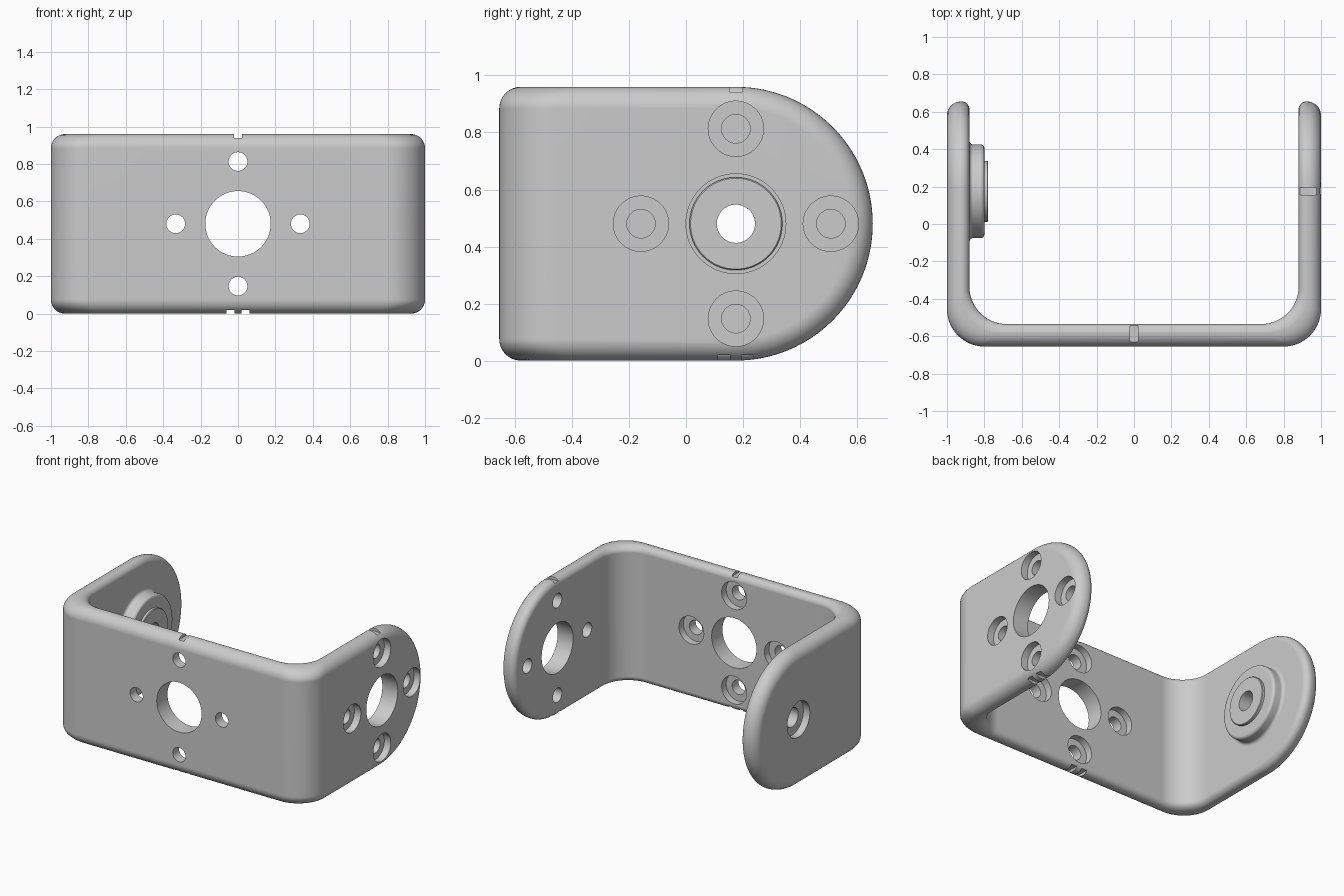
import bpy, bmesh
from math import sin, cos, pi
from mathutils import Matrix, Vector

if "Cube" in bpy.data.objects:
    bpy.data.objects.remove(bpy.data.objects["Cube"], do_unlink=True)

HALF_H, AXIS_Y, WALL = 0.48, 0.175, 0.12      # half height, pivot position, sheet thickness
BEND, ROUND_OUT, ROUND_IN = 0.2, 0.075, 0.042  # corner bend and edge rounding radii

grey = bpy.data.materials.new("light_grey")
grey.use_nodes = True
grey.diffuse_color = (0.6, 0.6, 0.6, 1)
grey.node_tree.nodes["Principled BSDF"].inputs["Base Color"].default_value = (0.6, 0.6, 0.6, 1)


def make_object(name, bm):
    bmesh.ops.recalc_face_normals(bm, faces=bm.faces)
    mesh = bpy.data.meshes.new(name)
    bm.to_mesh(mesh)
    bm.free()
    mesh.materials.append(grey)
    obj = bpy.data.objects.new(name, mesh)
    bpy.context.collection.objects.link(obj)
    return obj


def select_only(obj):
    bpy.ops.object.select_all(action='DESELECT')
    obj.select_set(True)
    bpy.context.view_layer.objects.active = obj


def smooth(obj):
    select_only(obj)
    bpy.ops.object.shade_smooth_by_angle(angle=pi / 6)
    obj.modifiers.new("even_shading", 'WEIGHTED_NORMAL').keep_sharp = True


def lathe(bm, profile, origin, direction, caps=True, sides=64):
    """Turn (radius, height) points around a direction."""
    turn = Vector(direction).to_track_quat('Z', 'Y').to_matrix().to_4x4()
    place = Matrix.Translation(origin) @ turn
    rings = [[bm.verts.new(place @ Vector((r * cos(2 * pi * i / sides), r * sin(2 * pi * i / sides), h)))
              for i in range(sides)] for r, h in profile]
    for a, b in zip(rings, rings[1:]):
        for i in range(sides):
            k = (i + 1) % sides
            bm.faces.new((a[i], a[k], b[k], b[i]))
    if caps:
        bm.faces.new(rings[0])
        bm.faces.new(rings[-1])


def box(bm, centre, size):
    matrix = Matrix.Translation(centre) @ Matrix.Diagonal((*size, 1))
    bmesh.ops.create_cube(bm, size=1, matrix=matrix)


# Bent sheet: paired outer and inner points seen from above
def build_bracket():
    steps, arc = 16, 64
    pairs = [(Vector((1, AXIS_Y)), Vector((1 - WALL, AXIS_Y)))]
    out_c = Vector((1 - BEND, -0.655 + BEND))
    in_c = out_c + Vector((-WALL, WALL))
    for i in range(steps + 1):
        a = pi / 2 * i / steps
        ray = Vector((cos(a), -sin(a))) * BEND
        pairs.append((out_c + ray, in_c + ray))
    flip = Vector((-1, 1))
    pairs += [(o * flip, i * flip) for o, i in reversed(pairs)]

    # Rounded edge section: (fraction through the sheet, inset from the outline)
    n = 8
    angles = [pi / 2 * i / n for i in range(n + 1)]
    section = [(ROUND_OUT * (1 - cos(a)) / WALL, ROUND_OUT * (1 - sin(a))) for a in angles]
    section += [(1 - ROUND_IN * (1 - cos(a)) / WALL, ROUND_IN * (1 - sin(a))) for a in reversed(angles)]

    def column(pair, theta, t, inset):
        p = pair[0].lerp(pair[1], t)
        r = HALF_H - inset
        return (p.x, p.y + r * sin(theta), HALF_H + r * cos(theta))

    # Outline: top edge, round arm end, bottom edge, other round arm end
    ends = [pi * i / arc for i in range(1, arc)]
    outline = [(p, 0) for p in pairs] + [(pairs[-1], a) for a in ends]
    outline += [(p, pi) for p in reversed(pairs)] + [(pairs[0], a) for a in reversed(ends)]
    count, total = len(pairs), len(outline)
    bm = bmesh.new()
    rows = [[bm.verts.new(column(p, a, t, d)) for t, d in section] for p, a in outline]
    for j in range(total):
        a, b = rows[j], rows[(j + 1) % total]
        for k in range(len(section) - 1):
            bm.faces.new((a[k], b[k], b[k + 1], a[k + 1]))
    # Broad faces join each top point to the bottom point below it
    for side in (0, -1):
        for j in range(-(arc // 2), count + arc // 2 - 1):
            ids = [j, j + 1, 2 * count + arc - 3 - j, 2 * count + arc - 2 - j]
            corners = list(dict.fromkeys(rows[i % total][side] for i in ids))
            bm.faces.new(corners)
    return make_object("bracket", bm)


# Cutters: bores, stepped screw holes and alignment notches
def stepped_hole(bm, origin, direction, wide, narrow, depth):
    """Counterbore entered at origin along direction."""
    profile = [(wide, -0.04), (wide, depth), (narrow, depth), (narrow, WALL + 0.04)]
    lathe(bm, profile, origin, direction)


def build_cutter():
    bm = bmesh.new()
    arm = Vector((1, AXIS_Y, HALF_H))
    plate = Vector((0, -0.655 + WALL, HALF_H))
    for centre, direction, across in ((arm, (-1, 0, 0), Vector((0, 1, 0))),
                                      (plate, (0, -1, 0), Vector((1, 0, 0)))):
        lathe(bm, [(0.175, -0.05), (0.175, WALL + 0.05)], centre, direction)
        for i in range(4):
            a = pi / 2 * i
            spot = centre + 0.333 * (across * cos(a) + Vector((0, 0, sin(a))))
            stepped_hole(bm, spot, direction, 0.097, 0.05, 0.05)
        # One notch on the top edge, two on the bottom edge
        middle = centre + Vector(direction) * WALL / 2
        size = Vector((0.3, 0.3, 0.08)) - across * (0.3 - 0.042)
        for shift, z in ((0, 0.98), (-0.041, -0.02), (0.041, -0.02)):
            spot = middle + across * shift
            spot.z = z
            box(bm, spot, size)
    stepped_hole(bm, (-1, AXIS_Y, HALF_H), (1, 0, 0), 0.125, 0.067, 0.05)
    return make_object("hole_cutter", bm)


bracket = build_bracket()
cutter = build_cutter()
cut = bracket.modifiers.new("holes", 'BOOLEAN')
cut.operation, cut.solver, cut.object = 'DIFFERENCE', 'EXACT', cutter
select_only(bracket)
bpy.ops.object.modifier_apply(modifier=cut.name)
bpy.data.objects.remove(cutter, do_unlink=True)
smooth(bracket)

# Pivot boss on the inside of the right arm
quarter = [pi / 2 * i / 5 for i in range(6)]
profile = [(0.27 - 0.02 * sin(a), 0.02 * (1 - cos(a))) for a in quarter]
profile += [(0.23 + 0.02 * cos(a), 0.06 + 0.02 * sin(a)) for a in quarter]
profile += [(0.163, 0.08), (0.163, 0.096), (0.159, 0.1), (0.067, 0.1), (0.067, 0)]
bm = bmesh.new()
lathe(bm, profile, (-1 + WALL, AXIS_Y, HALF_H), (1, 0, 0), caps=False, sides=96)
smooth(make_object("pivot_boss", bm))
